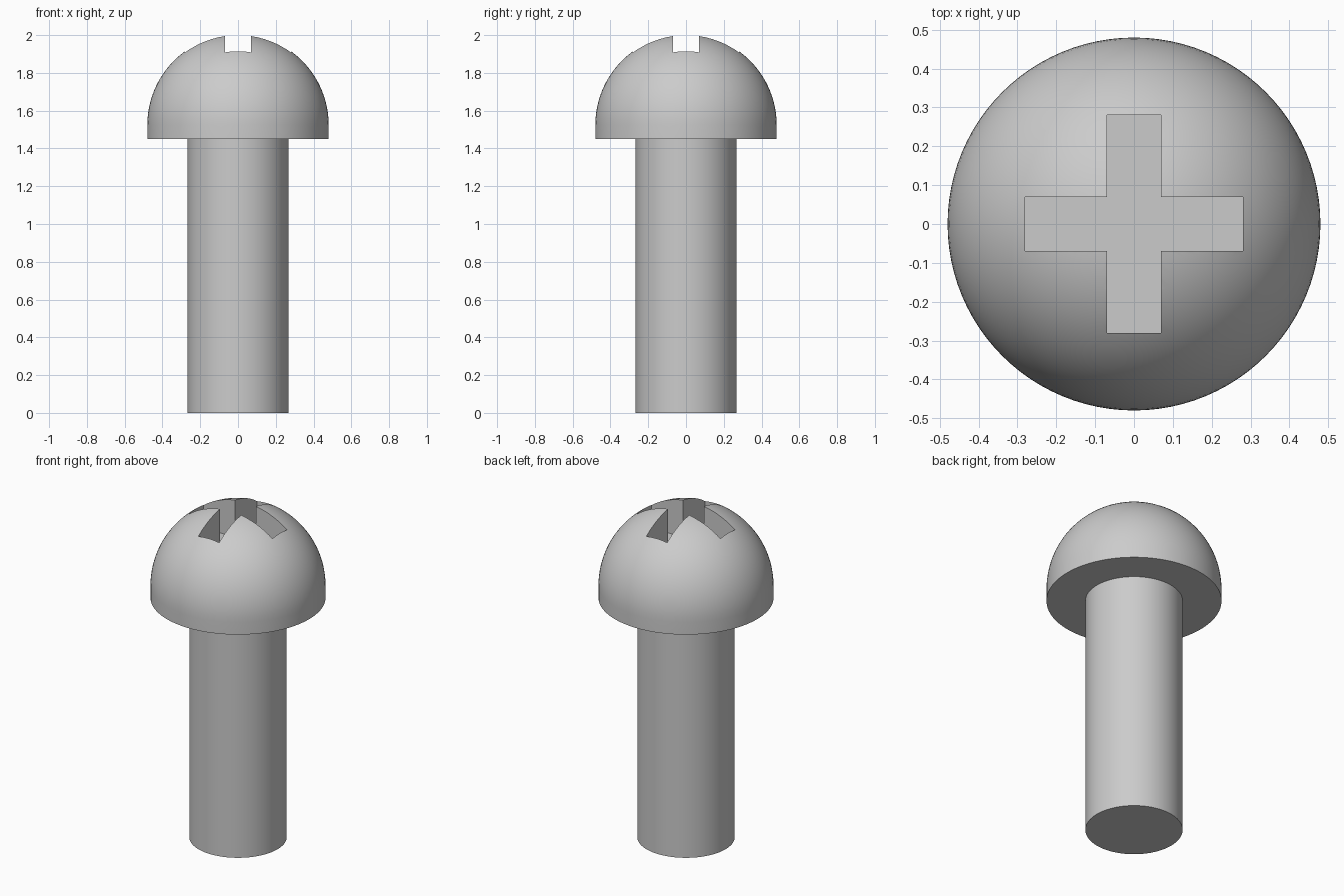
import bpy, bmesh
from math import sin, cos, pi, radians

cube = bpy.data.objects.get("Cube")
if cube:
    bpy.data.objects.remove(cube, do_unlink=True)

SHANK_R, HEAD_R = 0.267, 0.48
UNDERSIDE, DOME_Z = 1.45, 1.525
SLOT_HALF_W, SLOT_HALF_L, SLOT_FLOOR = 0.07, 0.28, 1.77
SEGMENTS, RINGS = 96, 24

steel = bpy.data.materials.new("grey steel")
steel.use_nodes = True
steel.diffuse_color = (0.6, 0.6, 0.6, 1)
steel.node_tree.nodes["Principled BSDF"].inputs["Base Color"].default_value = steel.diffuse_color


def make_object(name, bm):
    bmesh.ops.recalc_face_normals(bm, faces=bm.faces)
    mesh = bpy.data.meshes.new(name)
    bm.to_mesh(mesh)
    bm.free()
    mesh.materials.append(steel)
    obj = bpy.data.objects.new(name, mesh)
    bpy.context.collection.objects.link(obj)
    return obj


# Shank and domed head, turned as one solid from a profile
profile = [(0, 0), (SHANK_R, 0), (SHANK_R, UNDERSIDE), (HEAD_R, UNDERSIDE)]
for i in range(RINGS):
    a = i / RINGS * pi / 2
    profile.append((HEAD_R * cos(a), DOME_Z + HEAD_R * sin(a)))
profile.append((0, DOME_Z + HEAD_R))

bm = bmesh.new()
verts = [bm.verts.new((r, 0, z)) for r, z in profile]
edges = [bm.edges.new(pair) for pair in zip(verts, verts[1:])]
bmesh.ops.spin(bm, geom=verts + edges, cent=(0, 0, 0), axis=(0, 0, 1),
               angle=2 * pi, steps=SEGMENTS, use_merge=True)
bmesh.ops.remove_doubles(bm, verts=bm.verts, dist=1e-4)
screw = make_object("screw_shank_and_head", bm)

# Cross-shaped cutter for the drive recess
w, l = SLOT_HALF_W, SLOT_HALF_L
bm = bmesh.new()
arm = [(l, -w), (l, w), (w, w)]
outline = []
for turn in range(4):
    outline += arm
    arm = [(-y, x) for x, y in arm]
face = bm.faces.new([bm.verts.new((x, y, SLOT_FLOOR)) for x, y in outline])
extruded = bmesh.ops.extrude_face_region(bm, geom=[face])["geom"]
bmesh.ops.translate(bm, vec=(0, 0, 0.4),
                    verts=[v for v in extruded if isinstance(v, bmesh.types.BMVert)])
cutter = make_object("cross_recess_cutter", bm)
cutter.hide_render = True

# Cut the recess, then discard the cutter
cut = screw.modifiers.new("cross_recess", 'BOOLEAN')
cut.operation = 'DIFFERENCE'
cut.solver = 'EXACT'
cut.object = cutter
bpy.ops.object.select_all(action='DESELECT')
screw.select_set(True)
bpy.context.view_layer.objects.active = screw
bpy.ops.object.modifier_apply(modifier=cut.name)
bpy.data.objects.remove(cutter, do_unlink=True)

bpy.ops.object.shade_smooth_by_angle(angle=radians(30))
